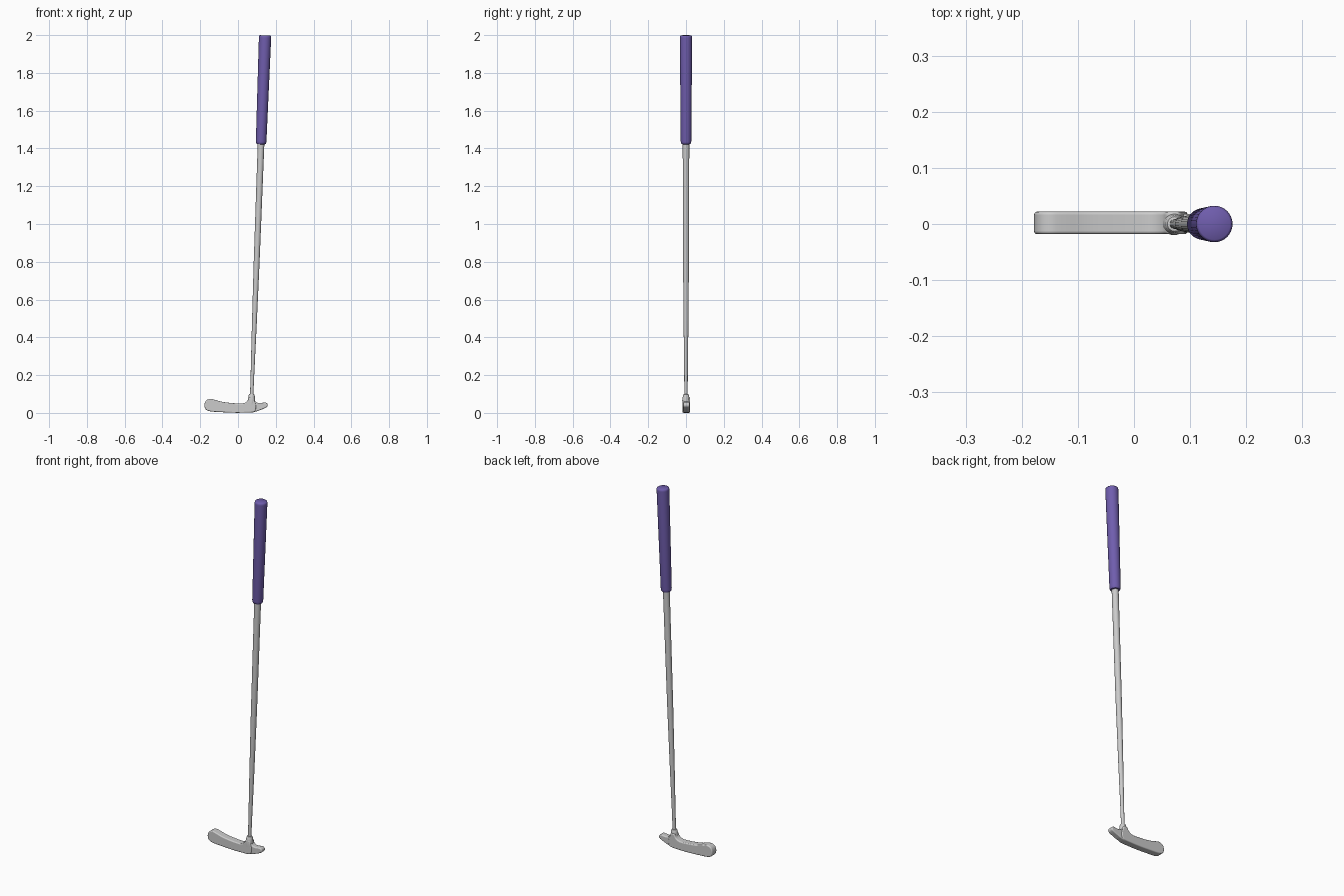
import bpy, bmesh, math
from mathutils import Vector

if "Cube" in bpy.data.objects:
    bpy.data.objects.remove(bpy.data.objects["Cube"])

BOTTOM, TOP = Vector((0.070, 0.0, 0.03)), Vector((0.1435, 0.0, 1.9985))
AXIS = (TOP - BOTTOM).normalized()


def finish(name, bm, bevel=0.0, angle=40):
    bmesh.ops.recalc_face_normals(bm, faces=bm.faces)
    me = bpy.data.meshes.new(name)
    bm.to_mesh(me)
    bm.free()
    ob = bpy.data.objects.new(name, me)
    bpy.context.collection.objects.link(ob)
    bpy.ops.object.select_all(action='DESELECT')
    ob.select_set(True)
    bpy.context.view_layer.objects.active = ob
    if bevel:
        mod = ob.modifiers.new("rounded_edges", 'BEVEL')
        mod.width, mod.segments = bevel, 3
        mod.limit_method, mod.angle_limit = 'ANGLE', math.radians(50)
    bpy.ops.object.shade_smooth_by_angle(angle=math.radians(angle))
    return ob


def lathe(name, profile, sides=32):
    """Closed turned part along the leaning shaft; profile = (radius, height z)."""
    bm = bmesh.new()
    u = Vector((0, 1, 0))
    v = AXIS.cross(u)
    rings = []
    for r, z in profile:
        c = BOTTOM + AXIS * ((z - BOTTOM.z) / AXIS.z)
        rings.append([bm.verts.new(c + r * (u * math.cos(a) + v * math.sin(a)))
                      for a in (2 * math.pi * i / sides for i in range(sides))])
    for a, b in zip(rings, rings[1:]):
        for i in range(sides):
            j = (i + 1) % sides
            bm.faces.new((a[i], a[j], b[j], b[i]))
    bm.faces.new(rings[0])
    bm.faces.new(rings[-1])
    return finish(name, bm)


def smooth_loop(pts, steps=4):
    """Closed Catmull-Rom outline through the given points."""
    out, n = [], len(pts)
    for i in range(n):
        p0, p1, p2, p3 = (Vector(pts[(i + k) % n]) for k in (-1, 0, 1, 2))
        for s in range(steps):
            t = s / steps
            out.append(0.5 * (2 * p1 + (p2 - p0) * t + (2 * p0 - 5 * p1 + 4 * p2 - p3) * t * t
                              + (3 * p1 - p0 - 3 * p2 + p3) * t ** 3))
    return out


def slab(name, outline, y0, y1, bevel):
    """Front outline (x, z) extruded from y0 to y1."""
    bm = bmesh.new()
    loop = smooth_loop(outline)
    front = [bm.verts.new((p.x, y0, p.y)) for p in loop]
    back = [bm.verts.new((p.x, y1, p.y)) for p in loop]
    bm.faces.new(front)
    bm.faces.new(back[::-1])
    for i in range(len(loop)):
        j = (i + 1) % len(loop)
        bm.faces.new((front[i], front[j], back[j], back[i]))
    return finish(name, bm, bevel)


# Club head: blade with rounded toe
slab("blade", [(-0.178, 0.041), (-0.170, 0.064), (-0.150, 0.074), (-0.125, 0.070),
               (-0.085, 0.059), (-0.040, 0.053), (0.000, 0.050), (0.030, 0.051),
               (0.050, 0.063), (0.060, 0.080), (0.080, 0.080), (0.088, 0.062),
               (0.095, 0.040), (0.092, 0.012), (0.075, 0.003), (0.030, 0.001),
               (-0.030, 0.001), (-0.090, 0.004), (-0.145, 0.008), (-0.170, 0.018)],
     -0.018, 0.022, 0.005)

# Slimmer rounded heel behind the neck
slab("heel", [(0.060, 0.060), (0.090, 0.061), (0.105, 0.053), (0.125, 0.053), (0.145, 0.055),
              (0.156, 0.047), (0.155, 0.034), (0.142, 0.025), (0.120, 0.016),
              (0.095, 0.007), (0.060, 0.005)],
     -0.015, 0.018, 0.005)

# Neck socket that takes the shaft
lathe("neck", [(0.019, 0.045), (0.020, 0.065), (0.018, 0.080), (0.016, 0.093),
               (0.013, 0.099), (0.009, 0.100)])

# Tapered shaft
lathe("shaft", [(0.0085, 0.06), (0.0095, 0.20), (0.0125, 0.45), (0.0155, 0.80),
                (0.0165, 1.10), (0.0175, 1.45)], 24)

# Grip with rounded ends
grip = lathe("grip", [(0.018, 1.422), (0.024, 1.424), (0.027, 1.430), (0.028, 1.438),
                      (0.0325, 1.985), (0.0325, 1.990), (0.031, 1.996), (0.028, 1.9985)])
mat = bpy.data.materials.new("purple_rubber")
mat.diffuse_color = (0.16, 0.11, 0.42, 1)
mat.use_nodes = True
mat.node_tree.nodes["Principled BSDF"].inputs["Base Color"].default_value = mat.diffuse_color
grip.data.materials.append(mat)
